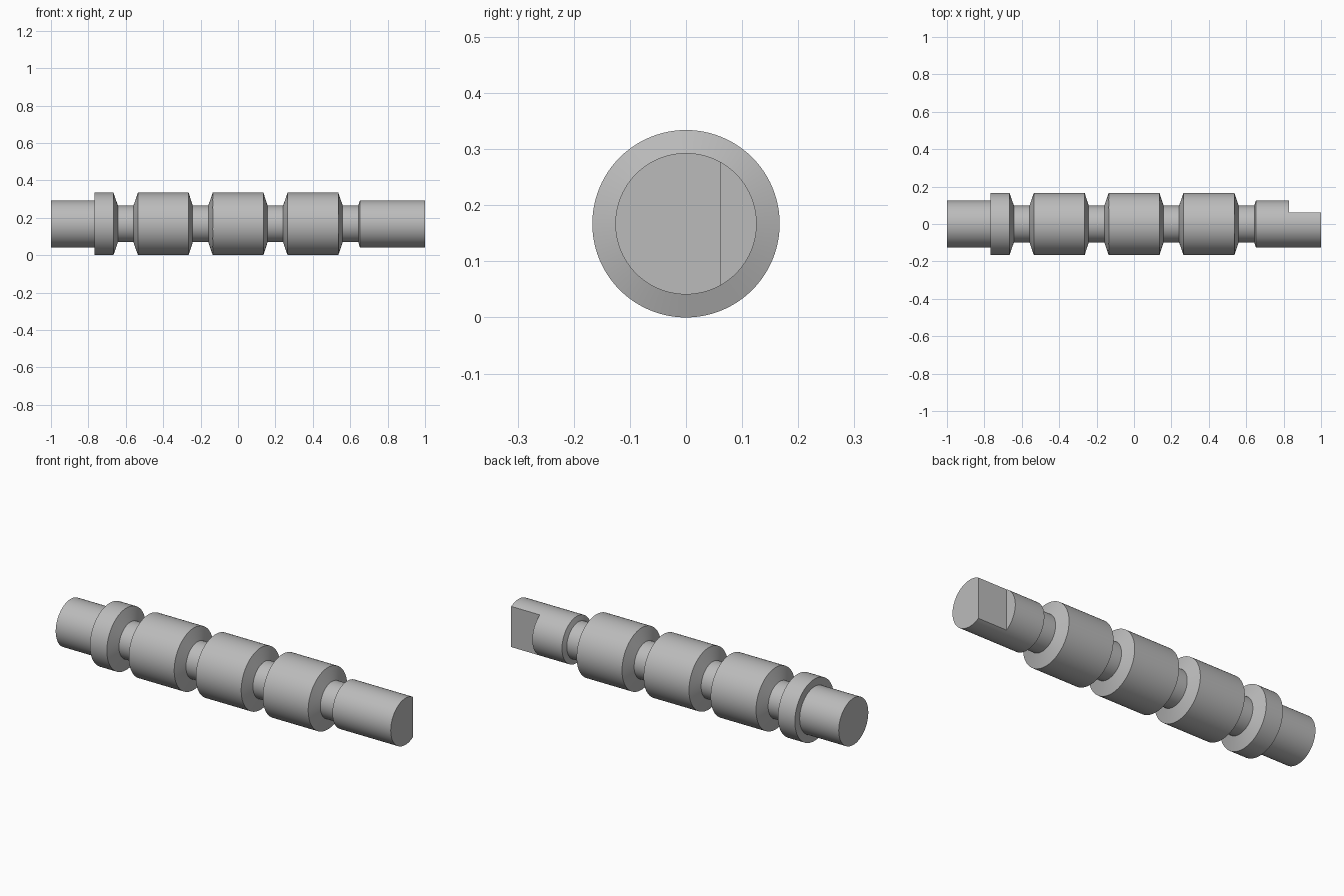
import bpy
import bmesh
from math import pi, radians
from mathutils import Matrix

cube = bpy.data.objects.get("Cube")
if cube:
    bpy.data.objects.remove(cube, do_unlink=True)

LAND, SHAFT, NECK = 0.167, 0.126, 0.098   # radii
AXIS_Z = LAND
SEGMENTS = 96

steel = bpy.data.materials.new("grey steel")
steel.use_nodes = True
grey = (0.5, 0.5, 0.5, 1)
steel.diffuse_color = grey
steel.node_tree.nodes["Principled BSDF"].inputs["Base Color"].default_value = grey

# Profile along the axis: left shaft and collar
profile = [(-1, 0), (-1, SHAFT), (-0.767, SHAFT), (-0.767, LAND), (-0.666, LAND)]
# Three lands, each with tapered shoulders rising from the necks
for centre in (-0.4, 0, 0.4):
    profile += [(centre - 0.242, NECK), (centre - 0.159, NECK),
                (centre - 0.135, LAND), (centre + 0.136, LAND)]
# Last neck and right shaft
profile += [(0.56, NECK), (0.643, NECK), (0.652, SHAFT), (1, SHAFT), (1, 0)]

# Turn the profile around the x axis
bm = bmesh.new()
verts = [bm.verts.new((x, 0, r)) for x, r in profile]
edges = [bm.edges.new(pair) for pair in zip(verts, verts[1:])]
bmesh.ops.spin(bm, geom=verts + edges, cent=(0, 0, 0), axis=(1, 0, 0),
               angle=2 * pi, steps=SEGMENTS, use_duplicate=False)
bmesh.ops.remove_doubles(bm, verts=bm.verts, dist=1e-5)
bmesh.ops.recalc_face_normals(bm, faces=bm.faces)
mesh = bpy.data.meshes.new("spool")
bm.to_mesh(mesh)
bm.free()
spool = bpy.data.objects.new("spool", mesh)
spool.location.z = AXIS_Z
mesh.materials.append(steel)
bpy.context.collection.objects.link(spool)

# Block that mills the flat on the back of the right shaft
bm = bmesh.new()
bmesh.ops.create_cube(bm, size=1, matrix=Matrix.Translation((1.329, 0.562, AXIS_Z)))
block = bpy.data.meshes.new("flat_cutter")
bm.to_mesh(block)
bm.free()
block.materials.append(steel)
cutter = bpy.data.objects.new("flat_cutter", block)
bpy.context.collection.objects.link(cutter)
cutter.hide_render = True
cutter.hide_viewport = True
cutter.display_type = 'WIRE'

# Apply the cut, then shade
flat = spool.modifiers.new("milled flat", 'BOOLEAN')
flat.operation = 'DIFFERENCE'
flat.solver = 'EXACT'
flat.object = cutter
bpy.ops.object.select_all(action='DESELECT')
spool.select_set(True)
bpy.context.view_layer.objects.active = spool
bpy.ops.object.modifier_apply(modifier=flat.name)
bpy.data.objects.remove(cutter, do_unlink=True)
bpy.ops.object.shade_smooth_by_angle(angle=radians(30))
